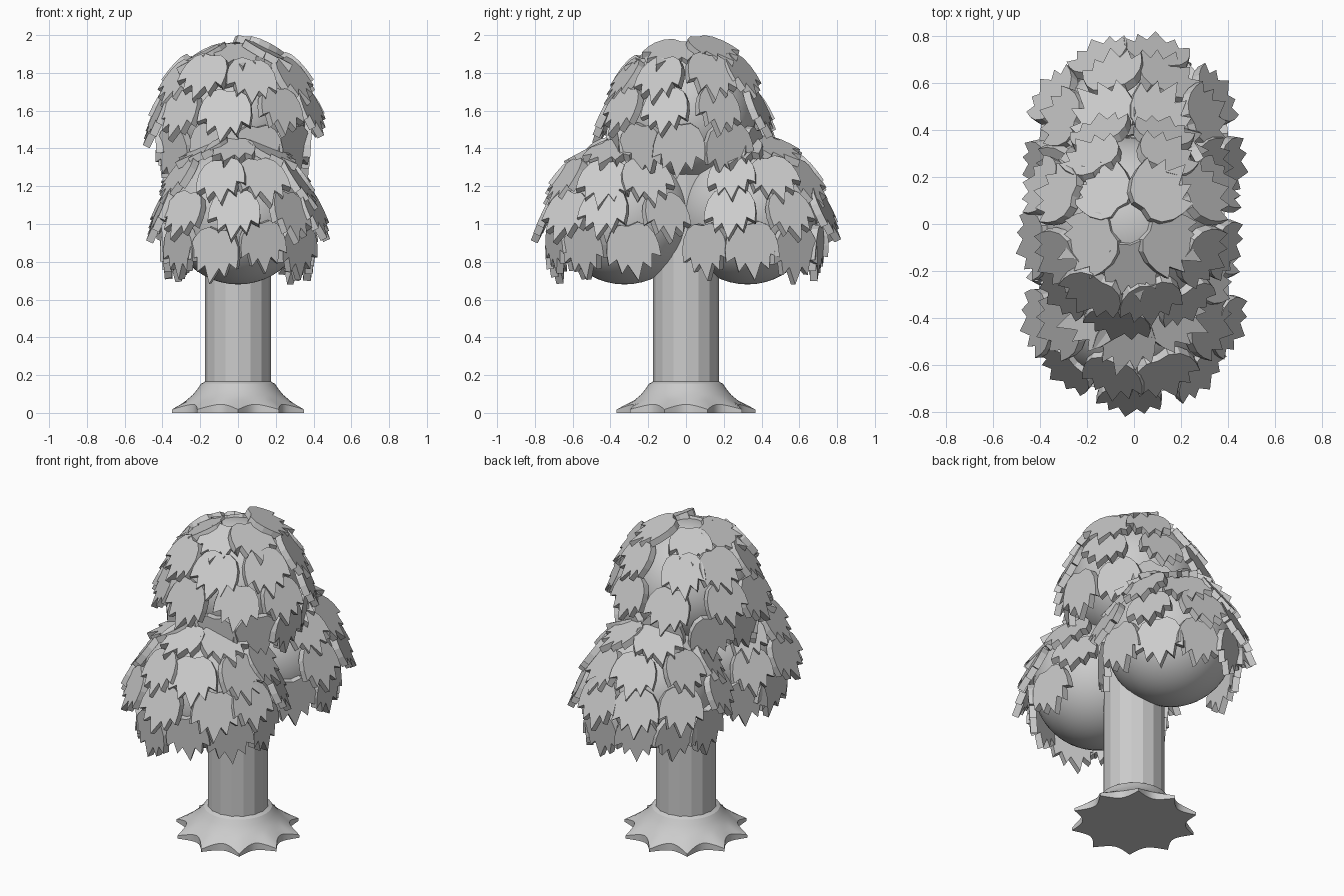
import bpy, bmesh, math, random
from mathutils import Vector, Matrix

random.seed(11)
cube = bpy.data.objects.get("Cube")
if cube:
    bpy.data.objects.remove(cube, do_unlink=True)

grey = bpy.data.materials.new("plain_grey")
grey.use_nodes = True
grey.diffuse_color = (0.6, 0.6, 0.6, 1)
grey.node_tree.nodes["Principled BSDF"].inputs["Base Color"].default_value = (0.6, 0.6, 0.6, 1)


def finish(bm, name, angle=None):
    bmesh.ops.recalc_face_normals(bm, faces=bm.faces)
    mesh = bpy.data.meshes.new(name)
    bm.to_mesh(mesh)
    bm.free()
    mesh.materials.append(grey)
    ob = bpy.data.objects.new(name, mesh)
    bpy.context.collection.objects.link(ob)
    if angle:
        bpy.ops.object.select_all(action="DESELECT")
        ob.select_set(True)
        bpy.context.view_layer.objects.active = ob
        bpy.ops.object.shade_smooth_by_angle(angle=math.radians(angle))


def loft(name, rings, angle):
    """Skin equal-length rings of points and cap both ends."""
    bm = bmesh.new()
    loops = [[bm.verts.new(p) for p in ring] for ring in rings]
    n = len(loops[0])
    for a, b in zip(loops, loops[1:]):
        for i in range(n):
            j = (i + 1) % n
            bm.faces.new((a[i], a[j], b[j], b[i]))
    bm.faces.new(loops[0])
    bm.faces.new(loops[-1])
    finish(bm, name, angle)


def circle(r, z, n):
    angles = [math.tau * i / n + math.pi / 2 for i in range(n)]
    return [(r * math.cos(a), r * math.sin(a), z) for a in angles]


# Trunk with flat sides
loft("trunk", [circle(0.176, z, 16) for z in (0.1, 1.4)], 15)

# Flared root base with a scalloped, pointed rim
TIPS, STEPS = 10, 8
COUNT = TIPS * STEPS


def scallop(tip_z, valley_z):
    ring = []
    for i in range(COUNT):
        a = math.tau * i / COUNT + math.pi / 2
        s = abs((i % STEPS) / STEPS * 2 - 1) ** 2
        r = 0.295 + 0.073 * s
        ring.append((r * math.cos(a), r * math.sin(a), valley_z + (tip_z - valley_z) * s))
    return ring


PROFILE = [(0.272, 0.068), (0.24, 0.095), (0.215, 0.125), (0.195, 0.155), (0.17, 0.168)]
loft("root_base", [scallop(0, 0), scallop(0.018, 0.045)]
     + [circle(r, z, COUNT) for r, z in PROFILE], 25)

# Leaf outline: half of it, across and down, rounded above with five points below
HALF = [(0, 0.012), (0.05, 0), (0.095, 0.025), (0.125, 0.075), (0.137, 0.13),
        (0.138, 0.195), (0.092, 0.172), (0.078, 0.25), (0.04, 0.208), (0, 0.3)]
OUTLINE = HALF + [(-u, v) for u, v in HALF[-2:0:-1]]
THICK = 0.04

# Leaf rows: base radius, base height, tip radius, tip height, leaf count
ROWS = [(0.385, -0.05, 0.37, -0.31, 10),
        (0.355, 0.13, 0.475, -0.13, 9),
        (0.255, 0.3, 0.425, 0.06, 8),
        (0.07, 0.385, 0.30, 0.27, 5)]


def add_leaf(bm, centre, angle, rb, zb, rt, zt):
    out = Vector((math.cos(angle), math.sin(angle), 0))
    up = Vector((0, 0, 1))
    down = (out * (rt - rb) + up * (zt - zb)).normalized()
    side = Vector((-out.y, out.x, 0))
    face = down.cross(side)
    # each leaf hangs a little crooked
    turn = (Matrix.Rotation(random.uniform(-0.22, 0.22), 3, face)
            @ Matrix.Rotation(random.uniform(-0.12, 0.12), 3, down))
    down, side, face = turn @ down, turn @ side, turn @ face
    base = centre + out * rb + up * (zb + random.uniform(-0.025, 0.015))
    size = random.uniform(0.92, 1.04)
    layers = [[bm.verts.new(base + (side * u + down * v) * size + face * h)
               for u, v in OUTLINE] for h in (-THICK / 2, THICK / 2)]
    n = len(OUTLINE)
    for layer in layers:
        bm.faces.new(layer)
    for i in range(n):
        j = (i + 1) % n
        bm.faces.new((layers[0][i], layers[0][j], layers[1][j], layers[1][i]))


def crown(name, centre, inward=0):
    """A smooth ball covered with overlapping rows of leaves."""
    bm = bmesh.new()
    bmesh.ops.create_uvsphere(bm, u_segments=40, v_segments=24, radius=0.37,
                              matrix=Matrix.Translation(centre))
    finish(bm, name + "_ball", 40)
    bm = bmesh.new()
    for k, (rb, zb, rt, zt, count) in enumerate(ROWS):
        for i in range(count):
            a = math.tau * (i + 0.5 * ((k + 1) % 2)) / count - math.pi / 2
            a += random.uniform(-0.08, 0.08)
            # leave the side against the trunk bare
            if k < 3 and math.sin(a) * inward > 0.6:
                continue
            add_leaf(bm, centre, a, rb, zb, rt, zt)
    finish(bm, name + "_leaves")


crown("top_crown", Vector((-0.015, 0, 1.58)))
crown("front_crown", Vector((0, -0.325, 1.05)), 1)
crown("back_crown", Vector((0, 0.325, 1.05)), -1)
